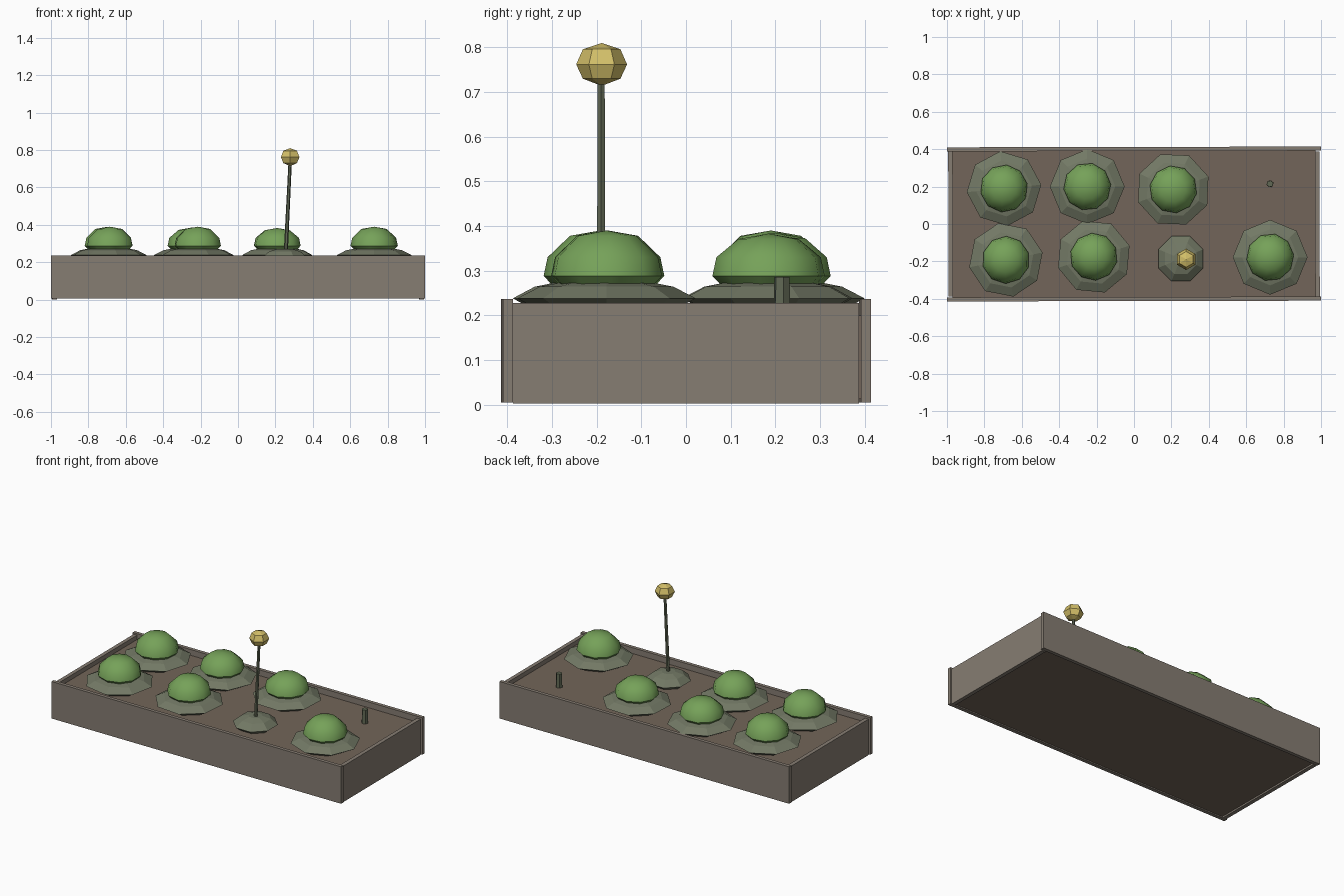
import bpy, bmesh, math
from mathutils import Vector

if "Cube" in bpy.data.objects:
    bpy.data.objects.remove(bpy.data.objects["Cube"])


def mat(name, col):
    m = bpy.data.materials.new(name)
    m.diffuse_color = (*col, 1)
    m.use_nodes = True
    m.node_tree.nodes["Principled BSDF"].inputs["Base Color"].default_value = m.diffuse_color
    return m


WOOD = mat("weathered_wood", (0.24, 0.205, 0.17))
SOIL = mat("soil", (0.17, 0.13, 0.10))
LEAF = mat("outer_leaf", (0.17, 0.19, 0.13))
GREEN = mat("head_green", (0.18, 0.36, 0.10))
STEM = mat("stem_green", (0.12, 0.14, 0.09))
GOLD = mat("flower_gold", (0.65, 0.52, 0.14))


def finish(name, bm, material):
    bmesh.ops.recalc_face_normals(bm, faces=bm.faces)
    me = bpy.data.meshes.new(name)
    bm.to_mesh(me)
    bm.free()
    me.materials.append(material)
    ob = bpy.data.objects.new(name, me)
    bpy.context.collection.objects.link(ob)
    return ob


def box(name, lo, hi, material, rot=0):
    bm = bmesh.new()
    bmesh.ops.create_cube(bm, size=1)
    lo, hi = Vector(lo), Vector(hi)
    bmesh.ops.scale(bm, vec=hi - lo, verts=bm.verts)
    ob = finish(name, bm, material)
    ob.location = (lo + hi) / 2
    ob.rotation_euler.z = rot
    return ob


def lathe(name, profile, sides, loc, rot, material, lean=(0, 0)):
    """Stack rings of (radius, z); radius 0 makes a pole. Lean shifts the last ring."""
    bm = bmesh.new()
    rings = []
    z0, z1 = profile[0][1], profile[-1][1]
    for r, z in profile:
        t = (z - z0) / (z1 - z0)
        c = Vector((lean[0] * t, lean[1] * t, z))
        n = sides if r else 1
        rings.append([bm.verts.new(c + Vector((r * math.cos(rot + math.tau * i / sides),
                                               r * math.sin(rot + math.tau * i / sides), 0)))
                      for i in range(n)])
    for a, b in zip(rings, rings[1:]):
        for i in range(sides):
            j = (i + 1) % sides
            if len(a) == 1:
                bm.faces.new((a[0], b[j], b[i]))
            elif len(b) == 1:
                bm.faces.new((a[i], a[j], b[0]))
            else:
                bm.faces.new((a[i], a[j], b[j], b[i]))
    for ring in (rings[0], rings[-1]):
        if len(ring) > 2:
            bm.faces.new(ring)
    ob = finish(name, bm, material)
    ob.location = (*loc, 0)
    return ob


# Planter boards and soil
for s, n in ((-1, "front"), (1, "back")):
    y = sorted((s * 0.39, s * 0.412))
    box(n + "_board", (-1, y[0], 0.005), (1, y[1], 0.236), WOOD, 0.002)
for s, n in ((-1, "left"), (1, "right")):
    x = sorted((s * 0.968, s * 0.992))
    box(n + "_board", (x[0], -0.388, 0.002), (x[1], 0.388, 0.227), WOOD, 0.004)
box("soil", (-0.97, -0.392, 0.012), (0.97, 0.392, 0.2), SOIL)

# Cabbages: x, y, turn, head height
plants = [(-0.695, 0.19, 0.1, 0.39), (-0.25, 0.2, 0.0, 0.385), (0.21, 0.185, 0.35, 0.383),
          (-0.685, -0.192, 0.2, 0.39), (-0.215, -0.175, 0.3, 0.39), (0.728, -0.178, 0.0, 0.39)]
for k, (x, y, turn, top) in enumerate(plants, 1):
    lathe(f"leaf_rosette_{k}", [(0.12, 0.195), (0.2, 0.238), (0.15, 0.264), (0.11, 0.272)],
          8, (x, y), turn, LEAF)
    head = lathe(f"cabbage_head_{k}", [(0.09, 0.25), (0.127, 0.288), (0.118, 0.33),
                                       (0.068, top - 0.012), (0, top)],
                 10, (x, y), turn + 0.1, GREEN)
    for p in head.data.polygons:
        p.use_smooth = True
    head.data.set_sharp_from_angle(angle=math.radians(40))

# Bolted plant: small rosette, leaning stalk and flower ball
lathe("small_rosette", [(0.09, 0.195), (0.13, 0.225), (0.09, 0.258), (0.04, 0.272)],
      8, (0.25, -0.185), 0.39, LEAF)
lathe("flower_stalk", [(0.011, 0.24), (0.009, 0.74)], 6, (0.255, -0.19), 0.0, STEM, (0.024, 0))
lathe("flower_ball", [(0, 0.714), (0.042, 0.73), (0.057, 0.762), (0.042, 0.796), (0, 0.81)],
      6, (0.279, -0.189), math.pi / 2, GOLD)

# Stump of a harvested plant
lathe("cut_stump", [(0.02, 0.19), (0.018, 0.286)], 6, (0.727, 0.215), 0.2, STEM)
